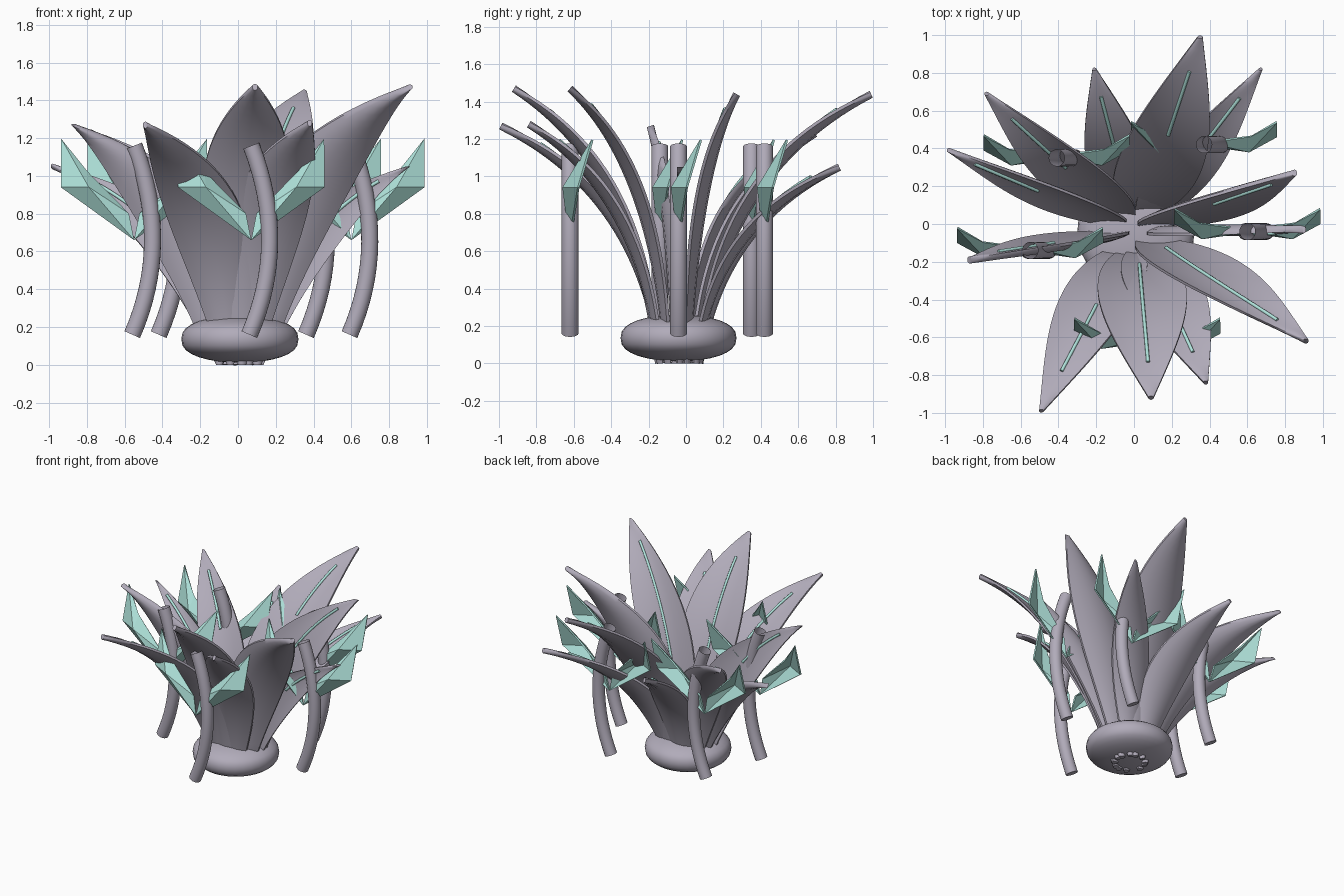
import bpy, bmesh, math
from mathutils import Vector

cube = bpy.data.objects.get("Cube")
if cube:
    bpy.data.objects.remove(cube)


def material(name, color):
    m = bpy.data.materials.new(name)
    m.use_nodes = True
    m.diffuse_color = color
    m.node_tree.nodes["Principled BSDF"].inputs["Base Color"].default_value = color
    return m


GREY = material("lilac grey", (0.44, 0.41, 0.49, 1))
TEAL = material("pale teal", (0.44, 0.78, 0.72, 1))
X = Vector((1, 0, 0))


def finish(name, bm, mat, smooth=True):
    bmesh.ops.recalc_face_normals(bm, faces=bm.faces)
    me = bpy.data.meshes.new(name)
    bm.to_mesh(me)
    bm.free()
    me.materials.append(mat)
    ob = bpy.data.objects.new(name, me)
    bpy.context.collection.objects.link(ob)
    if smooth:
        bpy.ops.object.select_all(action='DESELECT')
        ob.select_set(True)
        bpy.context.view_layer.objects.active = ob
        bpy.ops.object.shade_smooth_by_angle(angle=math.radians(50))
    return ob


def loft(name, rings, mat, open_top=False):
    """Skin a row of closed rings and cap the ends."""
    bm = bmesh.new()
    rows = [[bm.verts.new(p) for p in ring] for ring in rings]
    n = len(rows[0])
    for a, b in zip(rows, rows[1:]):
        for i in range(n):
            j = (i + 1) % n
            bm.faces.new((a[i], a[j], b[j], b[i]))
    bm.faces.new(rows[0])
    if not open_top:
        bm.faces.new(rows[-1])
    return finish(name, bm, mat)


def bezier(a, b, c, t):
    point = a * (1 - t) ** 2 + b * 2 * t * (1 - t) + c * t * t
    tangent = ((b - a) * (1 - t) + (c - b) * t).normalized()
    return point, tangent


def tube(name, frames, radius, sides, mat, open_top=False):
    rings = []
    for p, t, side in frames:
        up = t.cross(side).normalized()
        side = up.cross(t)
        rings.append([p + radius * (math.cos(k) * side + math.sin(k) * up)
                      for k in (math.tau * i / sides for i in range(sides))])
    return loft(name, rings, mat, open_top)


# Squashed bulb with flattened poles
bm = bmesh.new()
bmesh.ops.create_uvsphere(bm, u_segments=32, v_segments=16, radius=1)
for v in bm.verts:
    x, y, z = v.co
    z = math.copysign(abs(z) ** 0.8, z)
    v.co = Vector((0.01 + 0.31 * x, -0.04 + 0.31 * y, 0.136 + 0.125 * z))
finish("bulb", bm, GREY)

# Big arching petals: tip position, then start and end of the vein
CENTRE = Vector((0.01, -0.035, 0))
THICK = 0.04
PETALS = [
    ((0.35, 0.99, 1.44), 0.63, 0.89), ((0.67, 0.82, 1.05), 0.6, 0.89),
    ((-0.21, 0.82, 1.05), 0.6, 0.89), ((-0.78, 0.69, 1.23), 0.6, 0.89),
    ((-0.98, 0.39, 1.05), 0.65, 0.91), ((0.85, 0.27, 1.44), 0.6, 0.9),
    ((0.90, -0.03, 1.05), 0.6, 0.88), ((-0.87, -0.19, 1.27), 0.6, 0.88),
    ((-0.49, -0.99, 1.27), 0.55, 0.86), ((0.09, -0.92, 1.47), 0.24, 0.86),
    ((0.38, -0.84, 1.28), 0.68, 0.87), ((0.91, -0.62, 1.47), 0.22, 0.89),
]
SPAN = [-1, -0.75, -0.4, 0, 0.4, 0.75, 1]

for n, (tip, v0, v1) in enumerate(PETALS):
    tip = Vector(tip)
    out = Vector((tip.x, tip.y - CENTRE.y, 0)).normalized()
    root = CENTRE + out * 0.11
    elbow = CENTRE + out * 0.21 + Vector((0, 0, tip.z * 0.72))
    inward = 1 if tip.y < CENTRE.y else -1

    def section(t):
        """Centre, tangent, inner normal and half width of the petal."""
        p, tangent = bezier(root, elbow, tip, t)
        normal = tangent.cross(X).normalized() * inward
        swell = 0.06 + 0.94 * math.sin(math.pi * (0.08 + 0.92 * t ** 1.15))
        pinch = min(1, 0.3 + 7 * t)
        return p, tangent, normal, tip.z * 0.16 * swell * pinch

    rings = []
    for i in range(29):
        p, tangent, normal, half = section(i / 28)
        upper, lower = [], []
        for s in SPAN:
            mid = p + X * (s * half) + normal * (0.2 * half * (s * s - 0.3))
            gap = normal * (THICK / 2 * (1 - 0.6 * s * s))
            upper.append(mid + gap)
            lower.append(mid - gap)
        rings.append(upper + lower[::-1])
    loft(f"petal_{n + 1}", rings, GREY)

    # Vein along the inner face of the petal
    frames = []
    for i in range(15):
        p, tangent, normal, half = section(v0 + (v1 - v0) * i / 14)
        frames.append((p + normal * (THICK / 2 - 0.06 * half + 0.004), tangent, normal))
    tube(f"petal_vein_{n + 1}", frames, 0.0095, 8, TEAL)

# Bent hollow-topped stems, each with a mirrored pair of folded leaflets
STEMS = [(-0.56, -0.14), (-0.42, 0.35), (0.06, -0.62), (0.36, 0.42), (0.59, -0.04)]
LEAFLET = [(0, 0, 0.66), (0.385, 0.045, 0.94), (0.385, 0.12, 1.195),
           (0.25, 0.045, 1.02), (0.03, 0.015, 0.80), (0.24, -0.035, 0.94)]
RIDGE = len(LEAFLET) - 1

for n, (x, y) in enumerate(STEMS):
    foot = Vector((x, y, 0.16))
    bend = Vector((x + 0.21, y, 0.64))
    head = Vector((x + 0.01, y, 1.16))
    frames = [(*bezier(foot, bend, head, i / 16), X) for i in range(17)]
    tube(f"stem_{n + 1}", frames, 0.045, 20, GREY, open_top=True)

    for side, word in ((1, "left"), (-1, "right")):
        bm = bmesh.new()
        verts = [bm.verts.new((x + 0.01 + side * a, y + b, c)) for a, b, c in LEAFLET]
        for i in range(RIDGE):
            bm.faces.new((verts[i], verts[(i + 1) % RIDGE], verts[RIDGE]))
        ob = finish(f"leaflet_{word}_{n + 1}", bm, TEAL, smooth=False)
        solid = ob.modifiers.new("thickness", 'SOLIDIFY')
        solid.thickness = 0.012
        solid.offset = 0
